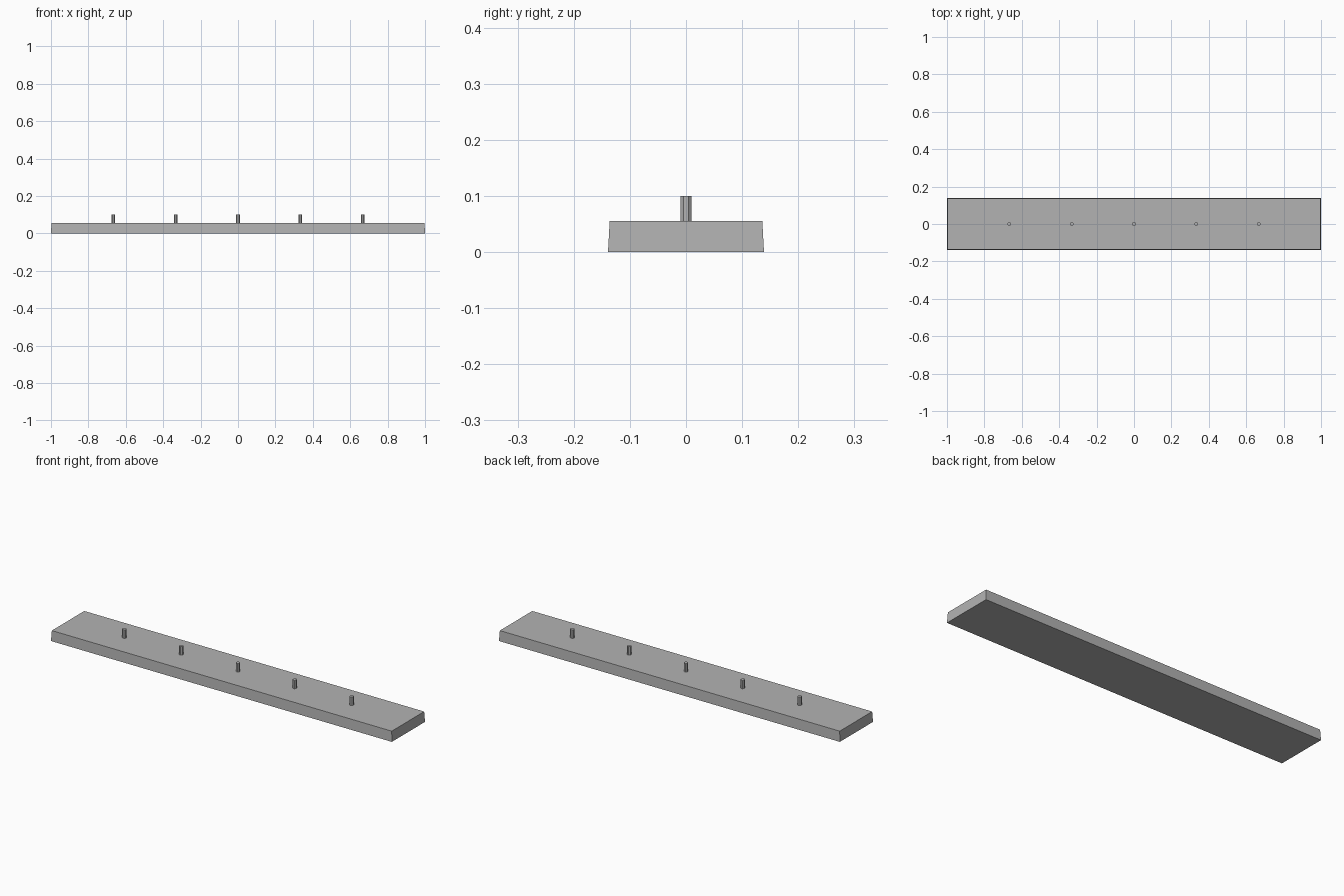
import bpy
import bmesh
from math import pi

cube = bpy.data.objects.get("Cube")
if cube:
    bpy.data.objects.remove(cube, do_unlink=True)

grey = bpy.data.materials.new("light_grey")
grey.use_nodes = True
colour = (0.45, 0.45, 0.45, 1)
grey.diffuse_color = colour
grey.node_tree.nodes["Principled BSDF"].inputs["Base Color"].default_value = colour

LENGTH, WIDTH, HEIGHT = 2.0, 0.278, 0.055
TAPER = 0.003
PEG_TOP = 0.10


def finish(bm, name):
    mesh = bpy.data.meshes.new(name)
    bm.to_mesh(mesh)
    bm.free()
    mesh.materials.append(grey)
    obj = bpy.data.objects.new(name, mesh)
    bpy.context.collection.objects.link(obj)
    return obj


# Plank with slightly drafted sides
bm = bmesh.new()
bmesh.ops.create_cube(bm, size=1)
for v in bm.verts:
    top = v.co.z > 0
    inset = 2 * TAPER if top else 0
    v.co.x *= LENGTH - inset
    v.co.y *= WIDTH - inset
    v.co.z = HEIGHT if top else 0
finish(bm, "base_plank")

# Row of five evenly spaced octagonal pegs
for i in range(5):
    bm = bmesh.new()
    bmesh.ops.create_cone(bm, cap_ends=True, segments=8, radius1=0.0108,
                          radius2=0.0108, depth=PEG_TOP - HEIGHT)
    peg = finish(bm, f"peg_{i + 1}")
    peg.rotation_euler.z = pi / 8
    peg.location = ((i - 2) / 3, 0, (PEG_TOP + HEIGHT) / 2)
